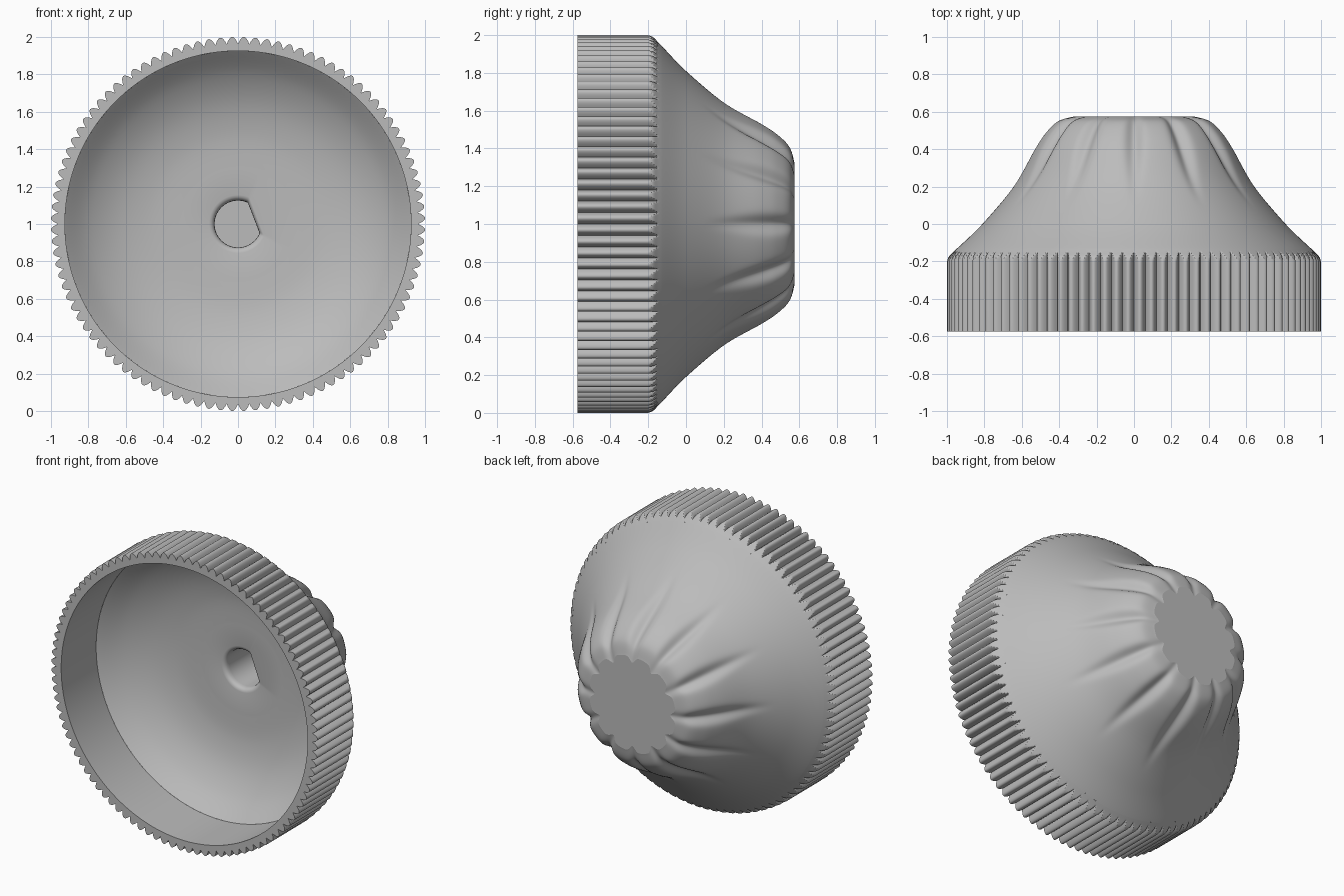
import bpy, bmesh
from math import sin, cos, pi, exp, radians

cube = bpy.data.objects.get("Cube")
if cube:
    bpy.data.objects.remove(cube, do_unlink=True)

grey = bpy.data.materials.new("grey plastic")
grey.use_nodes = True
colour = (0.5, 0.5, 0.5, 1)
grey.diffuse_color = colour
grey.node_tree.nodes["Principled BSDF"].inputs["Base Color"].default_value = colour

TEETH, FLUTES, MID = 100, 12, 1.0


def spline(points, steps):
    """Smooth curve through a few (radius, depth) points."""
    pts = [points[0]] + points + [points[-1]]
    out = []
    for a, b, c, d in zip(pts, pts[1:], pts[2:], pts[3:]):
        for i in range(steps):
            t = i / steps
            out.append(tuple(0.5 * (2 * q + (r - p) * t + (2 * p - 5 * q + 4 * r - s) * t**2
                                    + (3 * q - p - 3 * r + s) * t**3)
                             for p, q, r, s in zip(a, b, c, d)))
    return out + [points[-1]]


def lathe(name, profile, columns, shape=lambda r, y, a: (r, y), close=False):
    """Sweep a profile about the y axis; shape() adjusts each point."""
    bm = bmesh.new()
    rings = []
    for r, y in profile:
        ring = []
        for i in range(columns):
            a = 2 * pi * i / columns
            rr, yy = shape(r, y, a)
            ring.append(bm.verts.new((rr * cos(a), yy, MID + rr * sin(a))))
        rings.append(ring)
    for low, high in zip(rings, rings[1:]):
        for i in range(columns):
            j = (i + 1) % columns
            bm.faces.new((low[i], high[i], high[j], low[j]))
    if close:
        bm.faces.new(rings[-1])
    mesh = bpy.data.meshes.new(name)
    bm.to_mesh(mesh)
    bm.free()
    obj = bpy.data.objects.new(name, mesh)
    bpy.context.collection.objects.link(obj)
    mesh.materials.append(grey)
    bpy.ops.object.select_all(action='DESELECT')
    obj.select_set(True)
    bpy.context.view_layer.objects.active = obj
    bpy.ops.object.shade_smooth_by_angle(angle=radians(35))
    return obj


# Knurled grip: inner wall, front rim, toothed band that runs out on the shoulder
def tooth(r, y, a):
    limit = 0.962 + 0.038 * abs(sin(a * TEETH / 2)) ** 0.9
    return min(r, limit), y

shoulder = spline([(1.0, -0.2), (0.99, -0.175), (0.965, -0.15), (0.945, -0.13)], 4)
lathe("knurled_grip", [(0.925, -0.2), (0.925, -0.575), (1.0, -0.575)] + shoulder,
      TEETH * 10, tooth)


# Flared cap with flutes that widen and deepen towards the crown
def flute(r, y, a):
    k = min(1, max(0, (y - 0.08) / 0.42))
    k = k * k * (3 - 2 * k)
    step = 2 * pi / FLUTES
    off = (a + step / 2) % step - step / 2
    width = 0.035 + 0.05 * k
    dent = 0.042 * k * exp(-(off / width) ** 2)
    return r - dent, y

crown = spline([(0.945, -0.13), (0.81, 0.0), (0.645, 0.2), (0.535, 0.4), (0.475, 0.49),
                (0.41, 0.55), (0.325, 0.575)], 8)
lathe("fluted_cap", crown, FLUTES * 32, flute, close=True)


# Hollow underside with a blind D-shaped shaft socket
def socket(r, y, a):
    if r < 0.16:
        c = cos(a - radians(21))
        if c > 0:
            r = min(r, (0.09 + max(0, r - 0.125) * 0.6) / c)
    return r, y

dome = spline([(0.925, -0.2), (0.8, -0.09), (0.65, -0.01), (0.48, 0.033), (0.3, 0.045)], 6)
lip = [(0.155, 0.045), (0.143, 0.048), (0.133, 0.056), (0.127, 0.068), (0.125, 0.085)]
lathe("hollow_and_socket", dome + lip + [(0.125, 0.45)], 144, socket, close=True)
